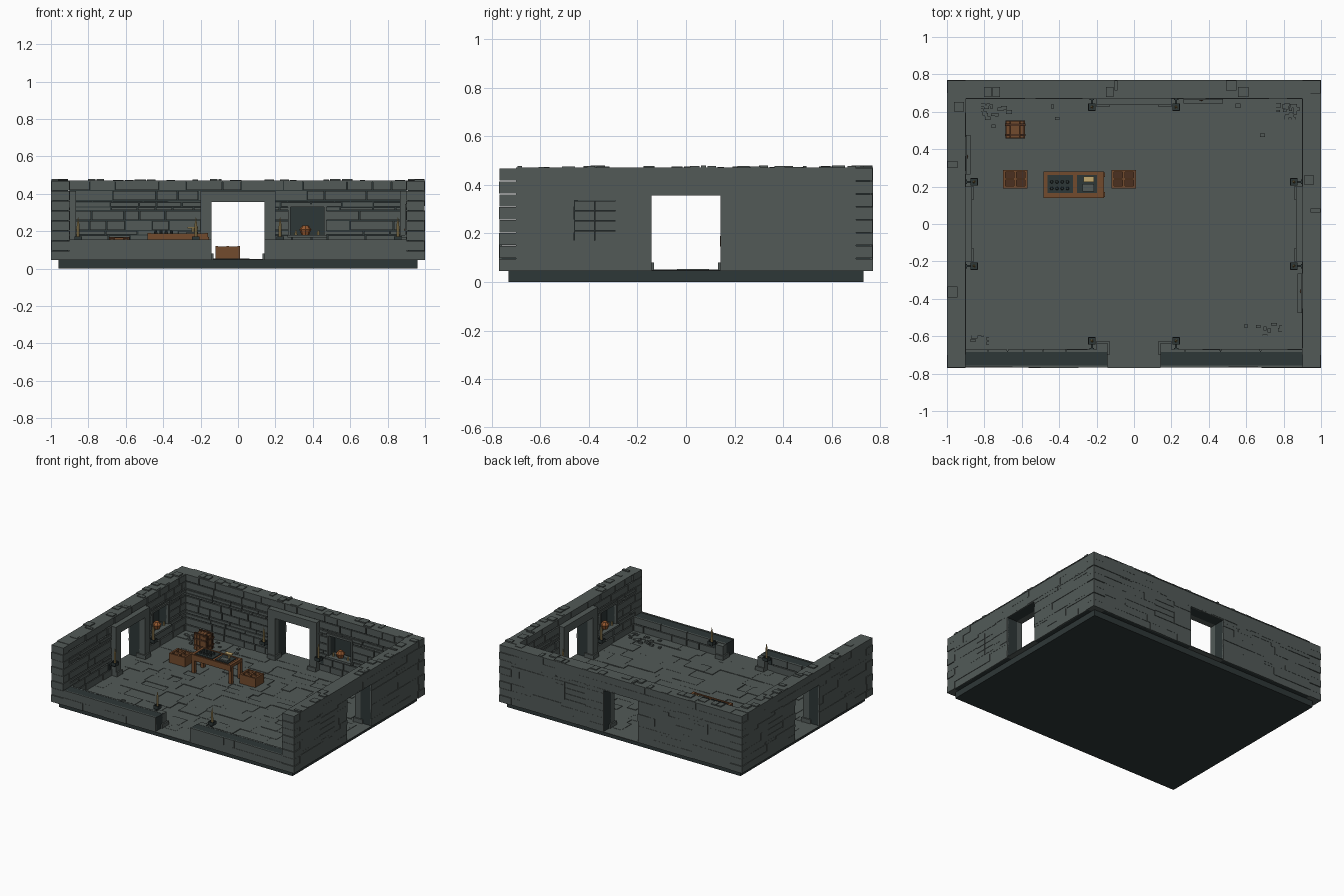
import bpy, bmesh, math, random
from mathutils import Matrix, Vector

random.seed(7)
if "Cube" in bpy.data.objects:
    bpy.data.objects.remove(bpy.data.objects["Cube"])


def material(name, rgb):
    m = bpy.data.materials.new(name)
    m.use_nodes = True
    m.diffuse_color = (*rgb, 1)
    m.node_tree.nodes["Principled BSDF"].inputs["Base Color"].default_value = (*rgb, 1)
    return m


STONE = material("grey stone", (0.085, 0.102, 0.097))
DARK = material("dark mortar", (0.027, 0.038, 0.038))
WOOD = material("brown wood", (0.17, 0.07, 0.027))
DEEP = material("dark wood", (0.07, 0.03, 0.014))
WAX = material("candle wax", (0.55, 0.4, 0.16))
CLAY = material("orange clay", (0.3, 0.1, 0.03))


class Part:
    """Collects boxes, placed in a wall's own frame, into one object."""

    def __init__(self, name, mat, angle=0, dist=0):
        self.name, self.mat = name, mat
        self.bm = bmesh.new()
        self.frame = Matrix.Rotation(angle, 4, "Z") @ Matrix.Translation((0, dist, 0))

    def box(self, u0, u1, d0, d1, z0, z1):
        size = Matrix.Diagonal((u1 - u0, d1 - d0, z1 - z0, 1))
        mid = Matrix.Translation(((u0 + u1) / 2, (d0 + d1) / 2, (z0 + z1) / 2))
        bmesh.ops.create_cube(self.bm, size=1, matrix=self.frame @ mid @ size)

    def round(self, u, d, z0, z1, r0, r1, sides=8):
        mid = Matrix.Translation((u, d, (z0 + z1) / 2))
        bmesh.ops.create_cone(self.bm, cap_ends=True, segments=sides, radius1=r0,
                              radius2=r1, depth=z1 - z0, matrix=self.frame @ mid)

    def done(self):
        mesh = bpy.data.meshes.new(self.name)
        self.bm.to_mesh(mesh)
        self.bm.free()
        mesh.materials.append(self.mat)
        bpy.context.collection.objects.link(bpy.data.objects.new(self.name, mesh))


def spans(a, b, holes):
    """Cut the holes out of the interval a..b."""
    out = []
    for h0, h1 in sorted(holes):
        if h0 > a:
            out.append((a, h0))
        a = max(a, h1)
    return out + ([(a, b)] if a < b else [])


def lengths(a, b, lo, hi):
    while a < b - 0.001:
        e = a + random.uniform(lo, hi)
        e = b if b - e < lo / 2 else e
        yield a, e
        a = e


BASE, TOP, DOOR, LINTEL = 0.045, 0.47, 0.142, 0.356
NICHE = (0.28, 0.46, 0.18, 0.33)
DOORWAY = (-DOOR, DOOR, 0, LINTEL)


def bricks(part, half, top, rows, holes, inner):
    edges = [BASE + (top - BASE) * i / rows for i in range(rows + 1)]
    edges = sorted(set(edges + [h[k] for h in holes for k in (2, 3) if BASE < h[k] < top]))
    for z0, z1 in zip(edges, edges[1:]):
        mid = (z0 + z1) / 2
        cut = [h[:2] for h in holes if h[2] < mid < h[3]]
        for a, b in spans(-half, half, cut):
            for u0, u1 in lengths(a, b, 0.08, 0.24):
                r = random.uniform(0, 0.005)
                if inner:
                    part.box(u0 + 0.003, u1 - 0.003, r - 0.002, 0.014,
                             z0 + min(0.003, (z1 - z0) / 4), z1 - min(0.003, (z1 - z0) / 4))
                else:
                    part.box(u0, u1, 0.086, 0.1 - r, z0, z1)


def wall(name, angle, dist, half, top, niche):
    holes = [DOORWAY] + ([NICHE] if niche else [])
    # core with the doorway and a recess left open
    core = Part(name + "_core", DARK, angle, dist)
    us = [-half, -DOOR, DOOR] + ([NICHE[0], NICHE[1]] if niche else []) + [half]
    zs = [BASE] + ([NICHE[2], NICHE[3], LINTEL] if niche else []) + [top - 0.004]
    for u0, u1 in zip(us, us[1:]):
        for z0, z1 in zip(zs, zs[1:]):
            u, z = (u0 + u1) / 2, (z0 + z1) / 2
            if abs(u) < DOOR and z < LINTEL:
                continue
            hollow = niche and NICHE[0] < u < NICHE[1] and NICHE[2] < z < NICHE[3]
            core.box(u0, u1, 0.07 if hollow else 0.01, 0.09, z0, z1)
    core.done()

    # facing stones on both sides
    face = Part(name + "_stones", STONE, angle, dist)
    rows = 8 if niche else 2
    bricks(face, half, top, rows, holes, True)
    panel = (0.29, 0.46, 0.17, 0.335)
    bricks(face, half, top, rows, [DOORWAY] + ([panel] if niche else []), False)
    if niche:
        # blocked window panel on the outside
        for i in range(2):
            for j in range(4):
                u, z = panel[0] + i * 0.085, panel[2] + j * 0.04125
                face.box(u + 0.001, u + 0.084, 0.086, 0.098, z + 0.001, z + 0.04)
        # coping and its loose raised stones
        face.box(-half, half, 0, 0.1, top - 0.006, top)
        for u0, u1 in lengths(-half, half, 0.02, 0.07):
            if random.random() < 0.55:
                d = random.choice((0.01, 0.045))
                face.box(u0, u1 - 0.006, d, d + 0.053, top - 0.002, top + random.uniform(0.003, 0.01))
    face.done()

    # door surround, threshold, and recess frame
    trim = Part(name + "_trim", STONE, angle, dist)
    trim.box(-DOOR, DOOR, -0.03, 0.1, BASE, 0.05)
    for s in (-1, 1):
        a, b = sorted((s * DOOR, s * 0.2))
        trim.box(a, b, -0.035, 0.012, BASE, LINTEL if niche else 0.148)
        a, b = sorted((s * (DOOR - 0.01), s * 0.2))
        trim.box(a, b, -0.045, 0.03, BASE, 0.08)
    if niche:
        trim.box(-0.2, 0.2, -0.035, 0.012, LINTEL, 0.415)
        trim.box(0.265, 0.475, -0.025, 0.06, 0.165, 0.18)
        trim.box(0.265, 0.475, -0.008, 0.014, 0.33, 0.345)
        for u in (0.268, 0.46):
            trim.box(u, u + 0.014, -0.008, 0.014, 0.18, 0.33)
    trim.done()

    # candle brackets beside the doorway
    iron = Part(name + "_brackets", DARK, angle, dist)
    wax = Part(name + "_candles", WAX, angle, dist)
    for u in (-0.225, 0.225):
        iron.box(u - 0.012, u + 0.012, -0.006, 0.005, 0.1, 0.15)
        iron.box(u - 0.006, u + 0.006, -0.045, 0, 0.135, 0.147)
        iron.box(u - 0.02, u + 0.02, -0.065, -0.025, 0.147, 0.155)
        for k in (-0.02, 0.016):
            iron.box(u + k, u + k + 0.004, -0.065, -0.025, 0.155, 0.172)
            iron.box(u - 0.016, u + 0.016, k - 0.045, k - 0.041, 0.155, 0.172)
        wax.round(u, -0.045, 0.155, 0.24, 0.008, 0.007)
        wax.round(u, -0.045, 0.24, 0.272, 0.006, 0.001)
    if niche:
        for u in (0.31, 0.43):
            wax.round(u, 0.01, 0.18, 0.205, 0.007, 0.006)
    iron.done()
    wax.done()

    # clay pot on the recess shelf
    if niche:
        pot = Part(name + "_pot", CLAY, angle, dist)
        pot.round(0.36, 0.02, 0.18, 0.21, 0.02, 0.032)
        pot.round(0.36, 0.02, 0.21, 0.23, 0.032, 0.016)
        pot.done()


wall("back_wall", 0, 0.67, 0.9, TOP, True)
wall("right_wall", math.pi / 2, 0.9, 0.7, TOP, True)
wall("left_wall", -math.pi / 2, 0.9, 0.7, TOP, True)
wall("front_wall", math.pi, 0.67, 0.9, 0.155, False)

# corner stones
quoins = Part("corner_stones", STONE)
step = (TOP - BASE) / 8
for sx in (-1, 1):
    for sy in (-1, 1):
        for i in range(8):
            x0, x1 = sorted((sx * 0.9, sx * (1 - 0.003 * (i % 2))))
            y0, y1 = sorted((sy * (0.69 + 0.01 * (i % 2)), sy * (0.77 - 0.003 * (i % 2))))
            quoins.box(x0, x1, y0, y1, BASE + i * step, BASE + (i + 1) * step - 0.003)
quoins.done()

# foundation and uneven floor slabs
slab = Part("foundation", DARK)
slab.box(-0.96, 0.96, -0.73, 0.73, 0, BASE)
slab.done()
floor = Part("floor_slabs", STONE)
for y0, y1 in lengths(-0.68, 0.68, 0.06, 0.12):
    for x0, x1 in lengths(-0.91, 0.91, 0.07, 0.2):
        floor.box(x0, x1, y0, y1, 0.04, random.uniform(0.046, 0.053))
floor.done()
chips = Part("floor_chips", STONE)
for i in range(90):
    x = random.choice((-1, 1)) * (0.87 - abs(random.gauss(0, 0.14)))
    y = random.choice((-1, 1)) * (0.64 - abs(random.gauss(0, 0.06)))
    w, h = random.uniform(0.008, 0.016), random.uniform(0.006, 0.012)
    chips.box(x - w, x + w, y - h, y + h, 0.046, 0.058)
chips.done()

# table with framed top
table = Part("table", WOOD)
table.box(-0.485, -0.16, 0.14, 0.28, 0.168, 0.182)
for x in (-0.485, -0.18):
    table.box(x, x + 0.02, 0.14, 0.28, 0.18, 0.19)
    for y in (0.145, 0.25):
        table.box(x, x + 0.025, y, y + 0.025, 0.05, 0.17)
for y in (0.14, 0.268):
    table.box(-0.485, -0.16, y, y + 0.012, 0.145, 0.188)
table.done()

# trays and small things on the table
trays = Part("table_trays", DARK)
trays.box(-0.463, -0.325, 0.165, 0.262, 0.182, 0.188)
trays.box(-0.305, -0.198, 0.165, 0.262, 0.182, 0.188)
for i in range(4):
    for j in range(2):
        trays.round(-0.44 + i * 0.028, 0.19 + j * 0.035, 0.188, 0.203, 0.009, 0.007)
trays.done()
book = Part("open_book", STONE)
book.box(-0.275, -0.215, 0.175, 0.215, 0.188, 0.197)
book.done()
dish = Part("candle_dish", WAX)
dish.round(-0.24, 0.24, 0.188, 0.215, 0.008, 0.008)
dish.box(-0.27, -0.215, 0.225, 0.255, 0.215, 0.222)
dish.done()

# two divided crates
for name, x in (("right_crate", -0.635), ("left_crate", -0.055)):
    crate, inside = Part(name, WOOD), Part(name + "_inside", DEEP)
    inside.box(x - 0.055, x + 0.055, 0.2, 0.28, 0.05, 0.1)
    for k in (-0.065, -0.007, 0.051):
        crate.box(x + k, x + k + 0.014, 0.19, 0.29, 0.05, 0.12)
    for y in (0.19, 0.234, 0.278):
        crate.box(x - 0.064, x + 0.064, y, y + 0.012, 0.05, 0.119)
    crate.done()
    inside.done()

# slatted chest
chest, bands = Part("chest", WOOD), Part("chest_bands", DEEP)
for i in range(4):
    chest.box(-0.685 + i * 0.025, -0.662 + i * 0.025, 0.46, 0.55, 0.05, 0.16 + 0.006 * (i in (1, 2)))
for y in (0.47, 0.525):
    bands.box(-0.69, -0.58, y, y + 0.012, 0.05, 0.17)
for z in (0.075, 0.125):
    bands.box(-0.688, -0.582, 0.457, 0.553, z, z + 0.012)
chest.done()
bands.done()
